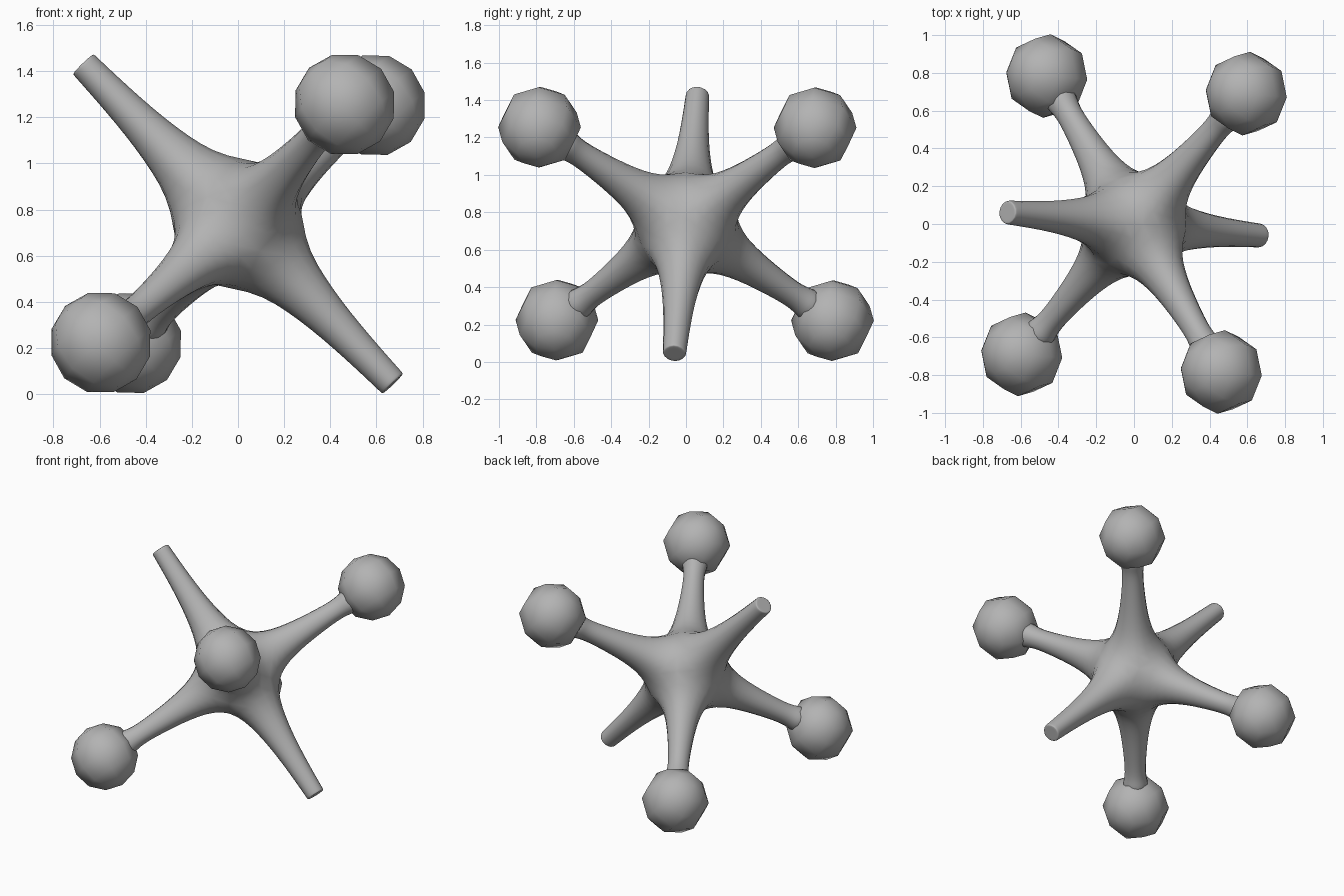
import bpy, bmesh
from mathutils import Vector, Matrix

if "Cube" in bpy.data.objects:
    bpy.data.objects.remove(bpy.data.objects["Cube"])

CENTRE = Vector((0, 0, 0.738))
BALL_DIST, BALL_R = 1.046, 0.222

# Three perpendicular axes: two carry balls, the third is a plain spike
a = Vector((0.46, -0.78, 0.515)).normalized()
b = Vector((0.595, 0.69, 0.515))
b = (b - a * b.dot(a)).normalized()
c = a.cross(b)
axes = Matrix((a, b, c)).transposed().to_4x4()

grey = bpy.data.materials.new("dark_grey")
grey.diffuse_color = (0.45, 0.45, 0.45, 1)
grey.use_nodes = True
grey.node_tree.nodes["Principled BSDF"].inputs["Base Color"].default_value = grey.diffuse_color


def finish(name, bm, matrix):
    bmesh.ops.recalc_face_normals(bm, faces=bm.faces)
    me = bpy.data.meshes.new(name)
    bm.to_mesh(me)
    bm.free()
    me.materials.append(grey)
    for p in me.polygons:
        p.use_smooth = True
    ob = bpy.data.objects.new(name, me)
    ob.matrix_world = matrix
    bpy.context.collection.objects.link(ob)
    return ob


# Six-armed body: cube corners with a tapering square arm on each side
SIGNS = ((-1, -1), (1, -1), (1, 1), (-1, 1))
SPIKE = [(0.42, 0.112), (0.68, 0.08), (0.95, 0.067), (0.967, 0.067), (0.967, 0.05)]
BALL_ARM = [(0.38, 0.112), (0.6, 0.084), (0.79, 0.07), (0.85, 0.09), (0.92, 0.09)]
H = 0.185
bm = bmesh.new()
corners = {(x, y, z): bm.verts.new((x * H, y * H, z * H))
           for x in (-1, 1) for y in (-1, 1) for z in (-1, 1)}


def place(axis, along, u, v):
    p = [u, v]
    p.insert(axis, along)
    return tuple(p)


for axis in range(3):
    for side in (-1, 1):
        ring = [corners[place(axis, side, u, v)] for u, v in SIGNS]
        for dist, size in (SPIKE if axis == 2 else BALL_ARM):
            new = [bm.verts.new(place(axis, side * dist, u * size, v * size)) for u, v in SIGNS]
            for i in range(4):
                j = (i + 1) % 4
                bm.faces.new((ring[i], ring[j], new[j], new[i]))
            ring = new
        bm.faces.new(ring)
body = finish("six_arm_body", bm, Matrix.Translation(CENTRE) @ axes)
sub = body.modifiers.new("smooth", 'SUBSURF')
sub.levels = sub.render_levels = 2

# Low-poly balls on the ends of the two ball axes
for name, axis in (("first", a), ("second", b)):
    for label, side in (("upper", 1), ("lower", -1)):
        bm = bmesh.new()
        bmesh.ops.create_uvsphere(bm, u_segments=8, v_segments=6, radius=BALL_R)
        finish(f"{name}_{label}_ball", bm,
               Matrix.Translation(CENTRE + axis * side * BALL_DIST) @ axes)
